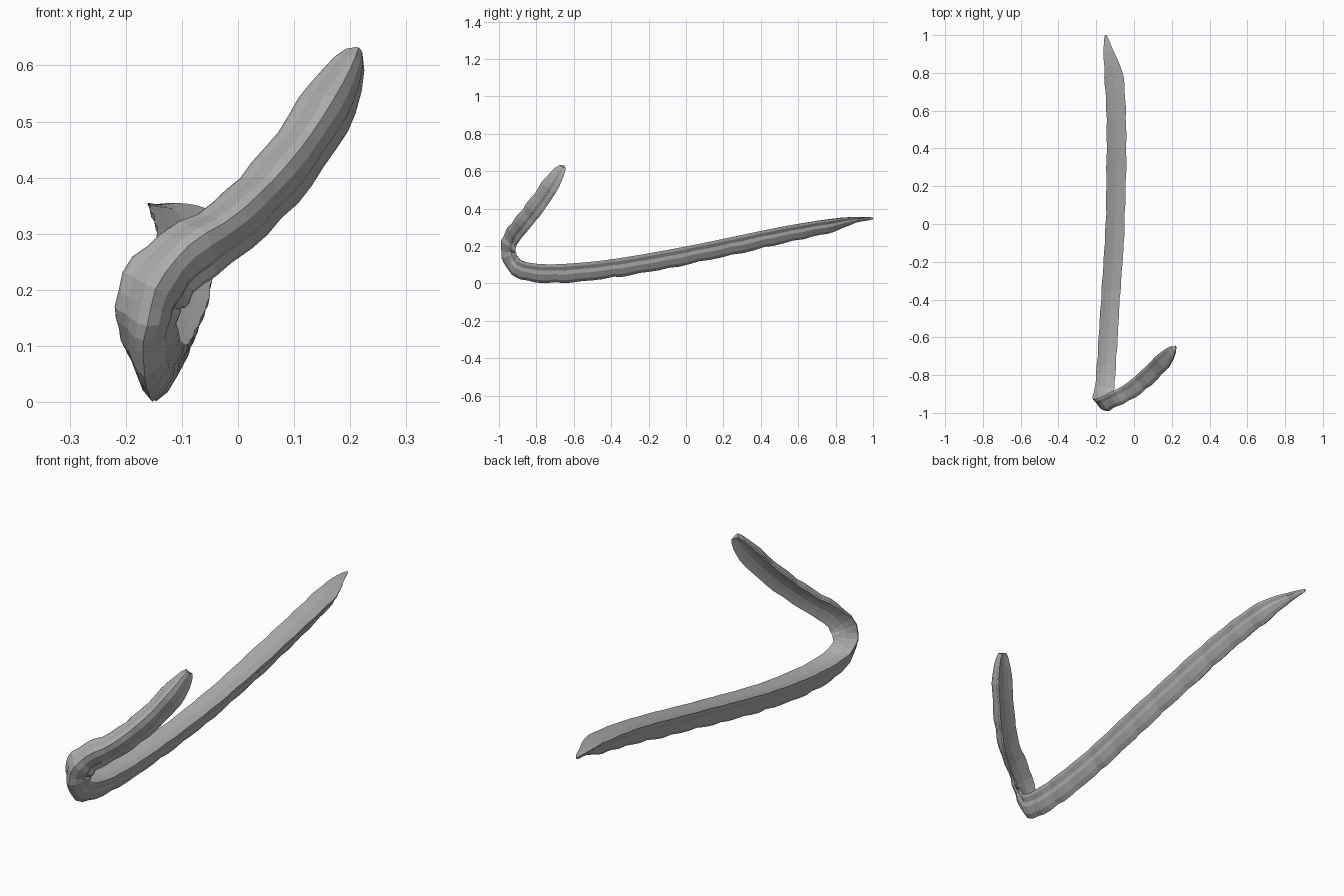
import bpy, bmesh, math, random
from mathutils import Vector

cube = bpy.data.objects.get("Cube")
if cube:
    bpy.data.objects.remove(cube)
random.seed(4)

mat = bpy.data.materials.new("dull grey")
mat.use_nodes = True
grey = (0.42, 0.42, 0.42, 1)
mat.diffuse_color = grey
mat.node_tree.nodes["Principled BSDF"].inputs["Base Color"].default_value = grey

# Stations from the pointed tip, round the fold, to the blunt end:
# centre of the channelled face, its facing, width and depth, rings to the next
UP, BACK = (0.0, 0, 1), (-0.31, 0.86, -0.32)
stations = [
    ((-0.15, 1, 0.353), UP, 0.008, 0.01, 3),
    ((-0.135, 0.91, 0.355), UP, 0.055, 0.03, 3),
    ((-0.107, 0.78, 0.345), UP, 0.1, 0.07, 6),
    ((-0.093, 0.5, 0.3), UP, 0.105, 0.09, 9),
    ((-0.1, 0, 0.197), UP, 0.1, 0.095, 8),
    ((-0.125, -0.4, 0.128), UP, 0.1, 0.098, 6),
    ((-0.143, -0.7, 0.102), UP, 0.1, 0.1, 4),
    ((-0.155, -0.86, 0.115), (0, 0.2, 1), 0.1, 0.095, 3),
    ((-0.162, -0.905, 0.15), (0, 0.8, 0.6), 0.11, 0.08, 3),
    ((-0.15, -0.92, 0.2), (-0.2, 0.9, -0.1), 0.13, 0.07, 3),
    ((-0.1, -0.9, 0.255), BACK, 0.12, 0.07, 3),
    ((-0.01, -0.85, 0.315), BACK, 0.107, 0.075, 4),
    ((0.09, -0.765, 0.42), BACK, 0.107, 0.078, 4),
    ((0.168, -0.685, 0.54), BACK, 0.103, 0.075, 3),
    ((0.207, -0.645, 0.622), BACK, 0.035, 0.035, 1),
]

# Cross-section: shallow channel on top, pleated keel beneath
section = [(-0.5, 0), (-0.25, -0.07), (0, -0.11), (0.25, -0.07), (0.5, 0),
           (0.47, -0.15), (0.34, -0.34), (0.31, -0.55), (0.13, -0.85),
           (-0.06, -1), (-0.2, -0.83), (-0.3, -0.55), (-0.36, -0.36), (-0.48, -0.15)]


def spline(a, b, c, d, t):
    return 0.5 * (2 * b + (c - a) * t + (2 * a - 5 * b + 4 * c - d) * t * t
                  + (3 * b - a - 3 * c + d) * t ** 3)


# Smooth path through the stations
rings = []
last = len(stations) - 1
for i in range(last):
    quad = [stations[min(max(k, 0), last)] for k in range(i - 1, i + 3)]
    for j in range(stations[i][4]):
        t = j / stations[i][4]
        pos = spline(*[Vector(q[0]) for q in quad], t)
        facing = Vector(quad[1][1]).lerp(Vector(quad[2][1]), t)
        width, depth = [quad[1][k] * (1 - t) + quad[2][k] * t for k in (2, 3)]
        rings.append((pos, facing, width, depth))
end = stations[last]
rings.append((Vector(end[0]), Vector(end[1]), end[2], end[3]))

# Sweep the section, with a slight wavy edge
bm = bmesh.new()
loops = []
for i, (pos, facing, width, depth) in enumerate(rings):
    along = (rings[min(i + 1, len(rings) - 1)][0] - rings[max(i - 1, 0)][0]).normalized()
    normal = (facing - along * facing.dot(along)).normalized()
    side = normal.cross(along)
    wave = 1 + 0.035 * math.sin(i * 2.1) + random.uniform(-0.025, 0.025)
    loops.append([bm.verts.new(pos + side * s * width * wave + normal * h * depth * wave)
                  for s, h in section])
n = len(section)
for a, b in zip(loops, loops[1:]):
    for k in range(n):
        bm.faces.new((a[k], a[(k + 1) % n], b[(k + 1) % n], b[k]))
bm.faces.new(loops[0])
bm.faces.new(loops[-1])
bmesh.ops.recalc_face_normals(bm, faces=bm.faces)

mesh = bpy.data.meshes.new("folded_leaf")
bm.to_mesh(mesh)
bm.free()
mesh.materials.append(mat)
leaf = bpy.data.objects.new("folded_leaf", mesh)
bpy.context.collection.objects.link(leaf)
